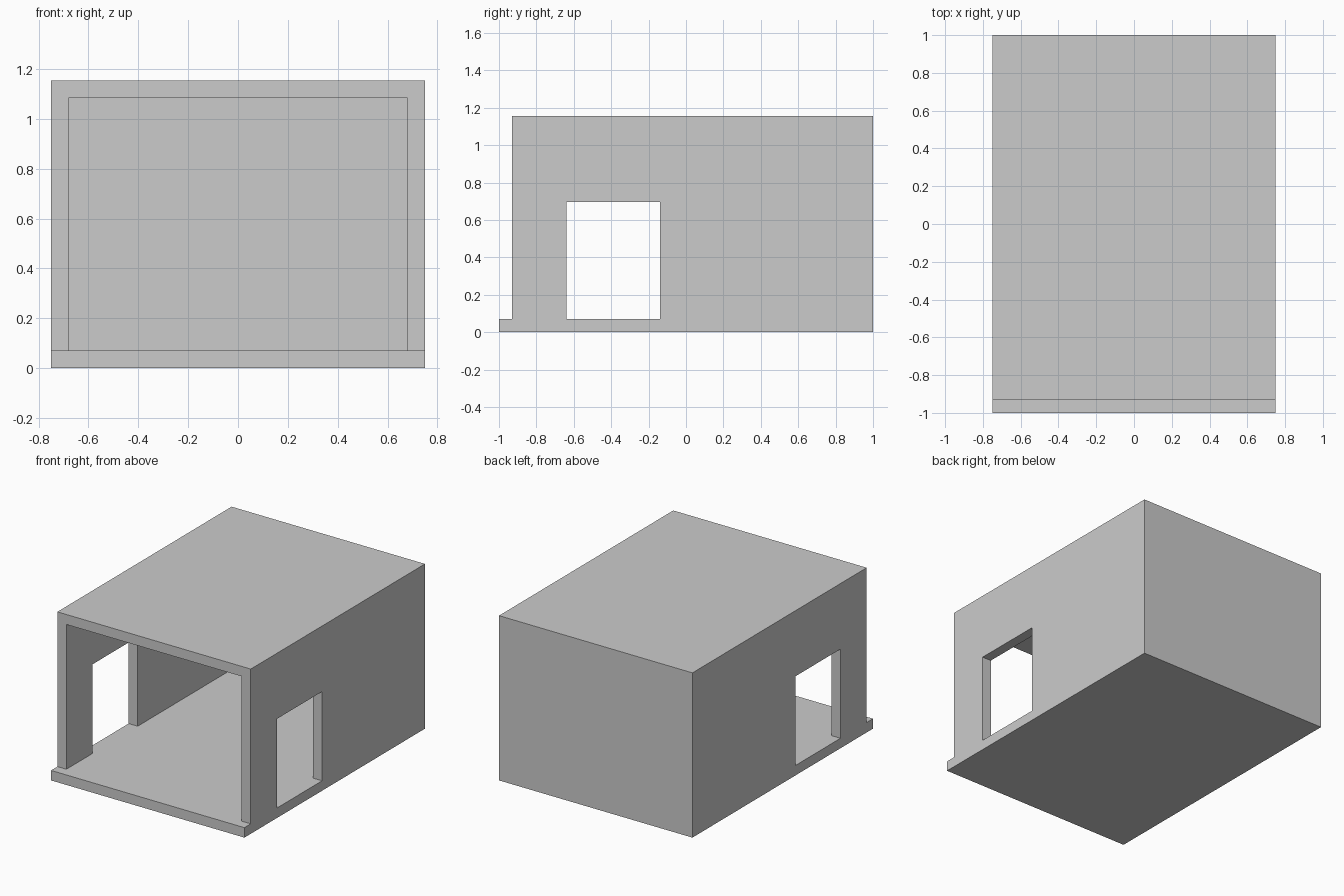
import bpy
import bmesh
from mathutils import Vector

cube = bpy.data.objects.get("Cube")
if cube:
    bpy.data.objects.remove(cube, do_unlink=True)

# Overall sizes
WIDTH, HEIGHT, WALL = 1.5, 1.155, 0.07
FRONT, BACK = -1.0, 1.0
HALF = WIDTH / 2

grey = bpy.data.materials.new("light grey")
grey.use_nodes = True
colour = (0.6, 0.6, 0.6, 1)
grey.diffuse_color = colour
grey.node_tree.nodes["Principled BSDF"].inputs["Base Color"].default_value = colour


def extrude_profile(name, profile, x0, x1):
    """Solid made by sweeping a (y, z) outline from x0 to x1."""
    bm = bmesh.new()
    face = bm.faces.new([bm.verts.new((x0, y, z)) for y, z in profile])
    swept = bmesh.ops.extrude_face_region(bm, geom=[face])["geom"]
    verts = [v for v in swept if isinstance(v, bmesh.types.BMVert)]
    bmesh.ops.translate(bm, verts=verts, vec=Vector((x1 - x0, 0, 0)))
    bmesh.ops.recalc_face_normals(bm, faces=bm.faces[:])
    mesh = bpy.data.meshes.new(name)
    bm.to_mesh(mesh)
    bm.free()
    mesh.materials.append(grey)
    obj = bpy.data.objects.new(name, mesh)
    bpy.context.scene.collection.objects.link(obj)
    return obj


def rectangle(y0, y1, z0, z1):
    return [(y0, z0), (y1, z0), (y1, z1), (y0, z1)]


def cut(target, cutter):
    """Subtract the cutter, bake the result and discard the cutter."""
    mod = target.modifiers.new("cut", "BOOLEAN")
    mod.operation = "DIFFERENCE"
    mod.solver = "EXACT"
    mod.object = cutter
    cutter.hide_render = True
    bpy.context.view_layer.objects.active = target
    bpy.ops.object.modifier_apply(modifier=mod.name)
    bpy.data.objects.remove(cutter, do_unlink=True)


# Shell: walls and roof, with the floor projecting as a front step
step = FRONT + WALL
shell = extrude_profile("building_shell", [
    (FRONT, 0), (BACK, 0), (BACK, HEIGHT),
    (step, HEIGHT), (step, WALL), (FRONT, WALL)], -HALF, HALF)

# Room, open at the front
cut(shell, extrude_profile(
    "room_cutter", rectangle(FRONT - WALL, BACK - WALL, WALL, HEIGHT - WALL),
    WALL - HALF, HALF - WALL))

# Matching doorways through both side walls
cut(shell, extrude_profile(
    "doorway_cutter", rectangle(-0.64, -0.14, WALL, 0.695), -HALF - WALL, HALF + WALL))
